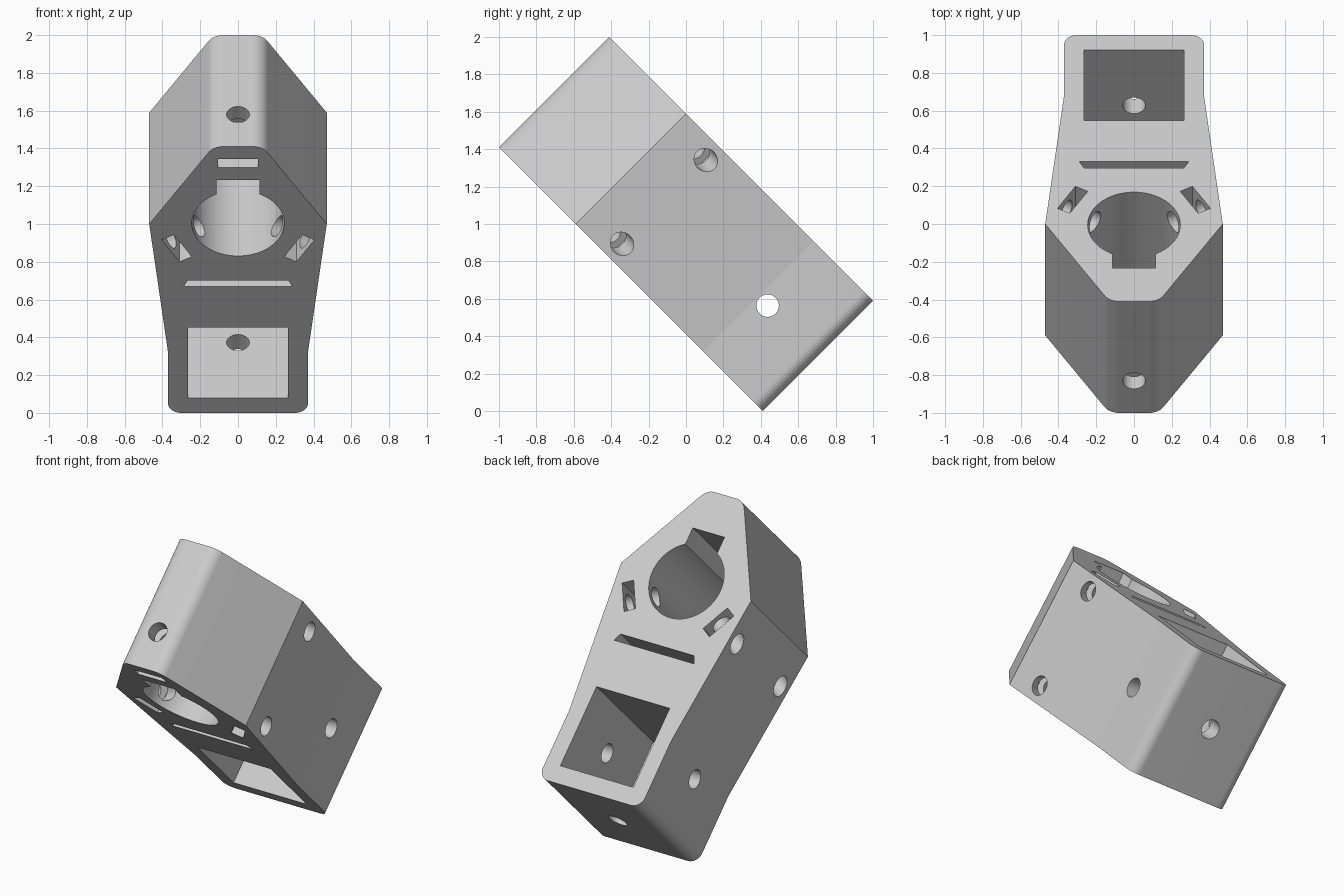
import bpy, bmesh, math
from mathutils import Matrix, Vector

if "Cube" in bpy.data.objects:
    bpy.data.objects.remove(bpy.data.objects["Cube"])

# Local frame: x across, y along the bracket, z through its thickness
LENGTH, DEPTH = 1.994, 0.834
BORE_Y, BORE_R = 1.42, 0.245
SCREW_R = 0.06
S = math.sqrt(0.5)

grey = bpy.data.materials.new("light grey")
grey.diffuse_color = (0.6, 0.6, 0.6, 1)
grey.use_nodes = True
grey.node_tree.nodes["Principled BSDF"].inputs["Base Color"].default_value = grey.diffuse_color


def prism(name, points, z0, z1):
    """Extrude a closed 2D profile from z0 to z1."""
    bm = bmesh.new()
    low = [bm.verts.new((x, y, z0)) for x, y in points]
    high = [bm.verts.new((x, y, z1)) for x, y in points]
    bm.faces.new(low[::-1])
    bm.faces.new(high)
    n = len(points)
    for i in range(n):
        j = (i + 1) % n
        bm.faces.new((low[i], low[j], high[j], high[i]))
    bmesh.ops.recalc_face_normals(bm, faces=bm.faces)
    me = bpy.data.meshes.new(name)
    bm.to_mesh(me)
    bm.free()
    ob = bpy.data.objects.new(name, me)
    me.materials.append(grey)
    bpy.context.collection.objects.link(ob)
    return ob


def fillet(prev, corner, nxt, r, steps=24):
    """Arc points that round one corner of a profile."""
    c = Vector(corner)
    a = (Vector(prev) - c).normalized()
    b = (Vector(nxt) - c).normalized()
    half = a.angle(b) / 2
    centre = c + (a + b).normalized() * (r / math.sin(half))
    p = c + a * (r / math.tan(half)) - centre
    q = c + b * (r / math.tan(half)) - centre
    total = p.angle(q)
    return [tuple(centre + (p * math.sin(total * (1 - i / steps))
                            + q * math.sin(total * i / steps)) / math.sin(total))
            for i in range(steps + 1)]


def rect(x0, x1, y0, y1):
    return [(x0, y0), (x1, y0), (x1, y1), (x0, y1)]


def circle(r, n, y=0):
    return [(r * math.cos(2 * math.pi * i / n), y + r * math.sin(2 * math.pi * i / n))
            for i in range(n)]


# Body: tapered outline with rounded ends
right = fillet((0, 0), (0.37, 0), (0.37, 0.45), 0.07)
right += [(0.37, 0.45), (0.47, 1.414)]
right += fillet((0.47, 1.414), (0.13, LENGTH), (0, LENGTH), 0.09)
body = prism("bracket_body", right + [(-x, y) for x, y in reversed(right)], 0, DEPTH)

cutters = []
LO, HI = -0.1, DEPTH + 0.1

# Through openings: bore, keyway, square pocket and thin slot
cutters.append(prism("bore_cutter", circle(BORE_R, 96, BORE_Y), LO, HI))
cutters.append(prism("keyway_cutter", rect(-0.115, 0.115, BORE_Y, 1.745), LO, HI))
cutters.append(prism("pocket_cutter", rect(-0.265, 0.265, 0.11, 0.64), LO, HI))
cutters.append(prism("slot_cutter", [(-0.29, 0.945), (0.29, 0.945),
                                     (0.265, 0.993), (-0.265, 0.993)], LO, HI))


def nut_slot(angle, radius, width, thick, z0, z1):
    """Blind slot set square to a radius of the bore."""
    ob = prism("nut_slot_cutter", rect(radius - thick / 2, radius + thick / 2,
                                       -width / 2, width / 2), z0, z1)
    ob.matrix_world = Matrix.Translation((0, BORE_Y, 0)) @ Matrix.Rotation(angle, 4, 'Z')
    cutters.append(ob)


def drill(start, direction, length):
    """Round screw hole."""
    ob = prism("screw_cutter", circle(SCREW_R, 80), 0, length)
    turn = Vector(direction).to_track_quat('Z', 'Y').to_matrix().to_4x4()
    ob.matrix_world = Matrix.Translation(start) @ turn
    cutters.append(ob)


# Clamping screws around the bore with their nut slots
def clamp(angle, z, radius, width, thick, z0, z1):
    d = Vector((math.cos(angle), math.sin(angle), 0))
    nut_slot(angle, radius, width, thick, z0, z1)
    drill(Vector((0, BORE_Y, z)) + d * 0.1, d, 0.62)


clamp(math.pi / 2, 0.24, 0.45, 0.21, 0.064, LO, 0.345)
for angle in (math.radians(-30), math.radians(210)):
    clamp(angle, 0.10, 0.375, 0.19, 0.075, LO, 0.2)
    clamp(angle, DEPTH - 0.10, 0.375, 0.19, 0.075, DEPTH - 0.2, HI)

# Screws into the square pocket: across both sides and through the end
drill((-0.6, 0.38, DEPTH / 2), (1, 0, 0), 1.2)
drill((0, -0.1, DEPTH / 2), (0, 1, 0), 0.4)

# Cut everything out of the body, then remove the cutters
bpy.context.view_layer.update()
bpy.context.view_layer.objects.active = body
for cutter in cutters:
    cutter.hide_render = True
    mod = body.modifiers.new("cut", 'BOOLEAN')
    mod.operation = 'DIFFERENCE'
    mod.solver = 'EXACT'
    mod.object = cutter
    bpy.ops.object.modifier_apply(modifier=mod.name)
for cutter in cutters:
    bpy.data.objects.remove(cutter)

# Tilt the bracket to 45 degrees, standing on its lower edge
tilt = Matrix(((-1, 0, 0, 0), (0, -S, S, 0.41), (0, S, S, 0), (0, 0, 0, 1)))
body.data.transform(tilt)
body.select_set(True)
bpy.ops.object.shade_smooth_by_angle(angle=math.radians(5))
